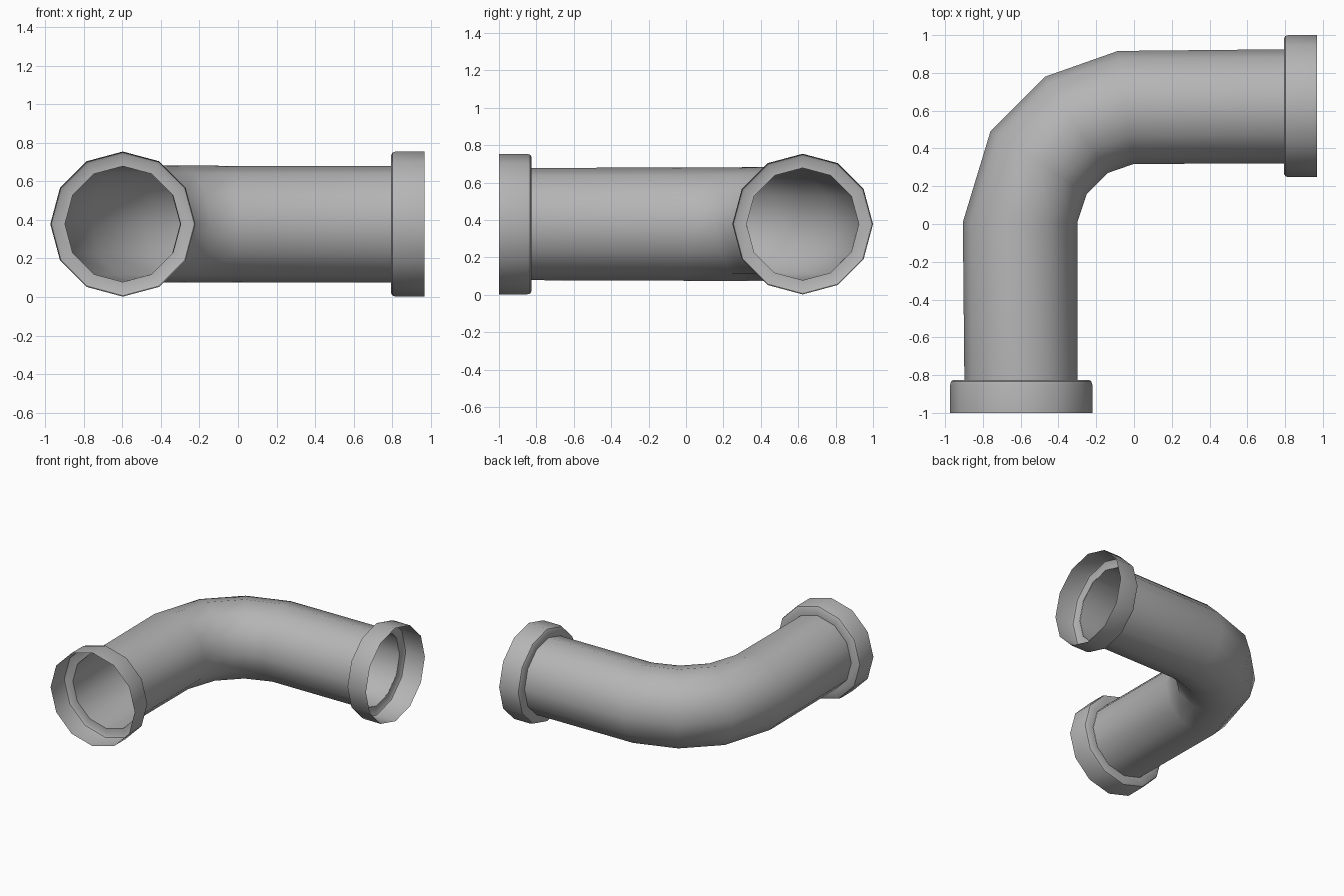
import bpy, bmesh
from math import sin, cos, pi, radians

if "Cube" in bpy.data.objects:
    bpy.data.objects.remove(bpy.data.objects["Cube"])

SIDES = 12
Z = 0.378

# Mid-dark grey for the whole fitting
grey = bpy.data.materials.new("dark_grey")
grey.diffuse_color = (0.46, 0.46, 0.46, 1)
grey.use_nodes = True
grey.node_tree.nodes["Principled BSDF"].inputs["Base Color"].default_value = grey.diffuse_color


def tube(name, sections):
    """Open skin through rings given as (x, y, heading in degrees, radius)."""
    bm = bmesh.new()
    rings = []
    for x, y, heading, r in sections:
        h = radians(heading)
        sx, sy = sin(h), -cos(h)
        ring = []
        for i in range(SIDES):
            a = 2 * pi * i / SIDES
            ring.append(bm.verts.new((x + sx * r * cos(a),
                                      y + sy * r * cos(a),
                                      Z + r * sin(a))))
        rings.append(ring)
    for a, b in zip(rings, rings[1:]):
        for i in range(SIDES):
            j = (i + 1) % SIDES
            bm.faces.new((a[i], b[i], b[j], a[j]))
    # outward normals: first face should point away from the path
    bm.normal_update()
    bm.faces.ensure_lookup_table()
    n, h = bm.faces[0].normal, radians(sections[0][2])
    if n.x * sin(h) - n.y * cos(h) < 0:
        bmesh.ops.reverse_faces(bm, faces=bm.faces[:])
    mesh = bpy.data.meshes.new(name)
    bm.to_mesh(mesh)
    bm.free()
    mesh.materials.append(grey)
    ob = bpy.data.objects.new(name, mesh)
    bpy.context.collection.objects.link(ob)
    bpy.ops.object.select_all(action='DESELECT')
    ob.select_set(True)
    bpy.context.view_layer.objects.active = ob
    bpy.ops.object.shade_smooth_by_angle(angle=radians(40))
    return ob


# Bent pipe, open at both ends
tube("elbow_pipe", [
    (-0.598, -0.825, 90, 0.300),
    (-0.603, 0.01, 90, 0.303),
    (-0.505, 0.325, 57, 0.304),
    (-0.305, 0.525, 33, 0.304),
    (-0.043, 0.617, 8, 0.302),
    (0.795, 0.623, 0, 0.302),
])

# Thin socket collars: (distance back from the mouth, radius)
COLLAR = [(0.0, 0.376), (0.150, 0.376), (0.167, 0.371), (0.175, 0.357), (0.175, 0.300)]

tube("front_collar", [(-0.597, -1.0 + d, 90, r) for d, r in COLLAR])
tube("right_collar", [(0.968 - d, 0.624, 0, r) for d, r in COLLAR])
